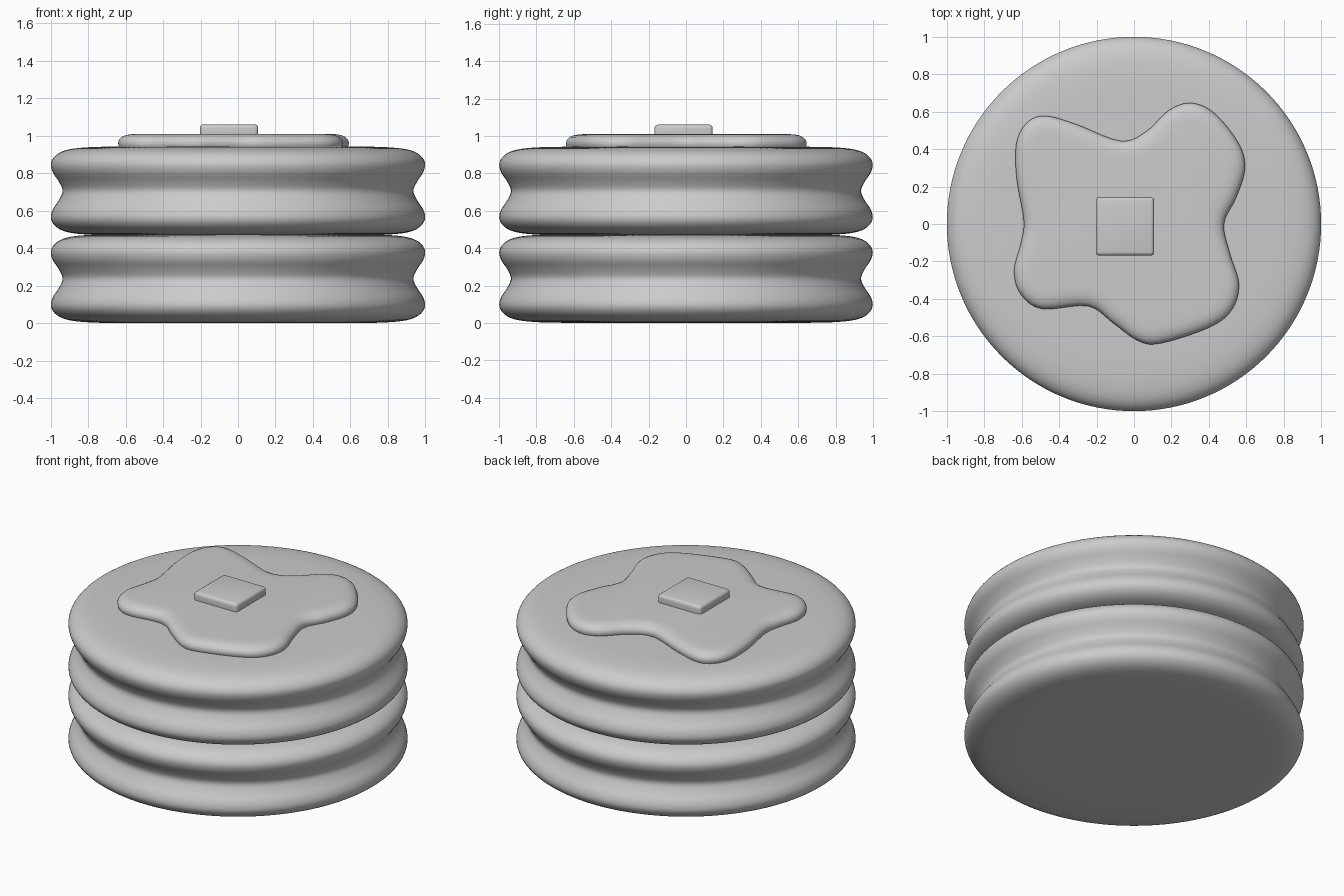
import bpy, bmesh, math
from mathutils import Vector

if "Cube" in bpy.data.objects:
    bpy.data.objects.remove(bpy.data.objects["Cube"])


def spline(pts, steps, closed):
    """Catmull-Rom curve through 2D points."""
    pts = [Vector(p) for p in pts]
    n = len(pts)
    get = (lambda i: pts[i % n]) if closed else (lambda i: pts[max(0, min(n - 1, i))])
    out = []
    for i in range(n if closed else n - 1):
        a, b, c, d = (get(i + k) for k in (-1, 0, 1, 2))
        for s in range(steps):
            t = s / steps
            out.append(0.5 * (2 * b + (c - a) * t + (2 * a - 5 * b + 4 * c - d) * t * t
                              + (3 * b - a - 3 * c + d) * t ** 3))
    if not closed:
        out.append(pts[-1])
    return out


def loft(name, rings):
    """Skin closed rings of points from bottom to top and cap both ends."""
    bm = bmesh.new()
    loops = [[bm.verts.new(p) for p in ring] for ring in rings]
    for lo, hi in zip(loops, loops[1:]):
        for i in range(len(lo)):
            j = (i + 1) % len(lo)
            bm.faces.new((lo[i], lo[j], hi[j], hi[i]))
    bm.faces.new(loops[0][::-1])
    bm.faces.new(loops[-1])
    bmesh.ops.recalc_face_normals(bm, faces=bm.faces)
    for f in bm.faces:
        f.smooth = True
    mesh = bpy.data.meshes.new(name)
    bm.to_mesh(mesh)
    bm.free()
    obj = bpy.data.objects.new(name, mesh)
    bpy.context.collection.objects.link(obj)
    return obj


# Two stacked pancakes with a pinched waist
half = [(0.3, 0.0), (0.6, 0.001), (0.78, 0.004), (0.90, 0.016), (0.965, 0.042),
        (0.997, 0.085), (0.99, 0.135), (0.955, 0.19)]
T = 0.476
profile = half + [(0.936, T / 2)] + [(r, T - z) for r, z in reversed(half)]
side = spline(profile, 4, False)
N = 128
for name, base in (("lower_pancake", 0.0), ("upper_pancake", 0.468)):
    loft(name, [[(r * math.cos(2 * math.pi * k / N), r * math.sin(2 * math.pi * k / N), base + z)
                 for k in range(N)] for r, z in side])

# Syrup puddle with a rounded rim (outline runs clockwise)
outline = [(-.475, .577), (-.315, .535), (-.075, .444), (.06, .49), (.19, .61), (.31, .645),
           (.433, .588), (.56, .428), (.592, .294), (.545, .14), (.48, 0), (.513, -.16),
           (.56, -.32), (.524, -.455), (.406, -.55), (.14, -.637), (.02, -.622), (-.11, -.53),
           (-.246, -.438), (-.49, -.453), (-.605, -.374), (-.64, -.25), (-.605, -.107),
           (-.588, .016), (-.626, .24), (-.628, .428), (-.572, .54)]
edge = spline(outline, 5, True)[::-1]
rim = [(0.012, 0.93), (0.002, 0.948), (0, 0.965), (0.006, 0.981), (0.02, 0.994),
       (0.04, 1.003), (0.065, 1.008), (0.095, 1.01)]
M = len(edge)
normals = []
for i in range(M):
    t = (edge[(i + 1) % M] - edge[i - 1]).normalized()
    normals.append(Vector((-t.y, t.x)))
loft("syrup", [[(*(p + n * d), z) for p, n in zip(edge, normals)] for d, z in rim])

# Butter pat
bpy.ops.mesh.primitive_cube_add(size=1, location=(-0.048, -0.013, 1.023))
butter = bpy.context.object
butter.name = "butter_pat"
butter.scale = (0.312, 0.312, 0.076)
bpy.ops.object.transform_apply(location=False, rotation=False, scale=True)
bev = butter.modifiers.new("round", 'BEVEL')
bev.width = 0.02
bev.segments = 4
bpy.ops.object.shade_smooth()
